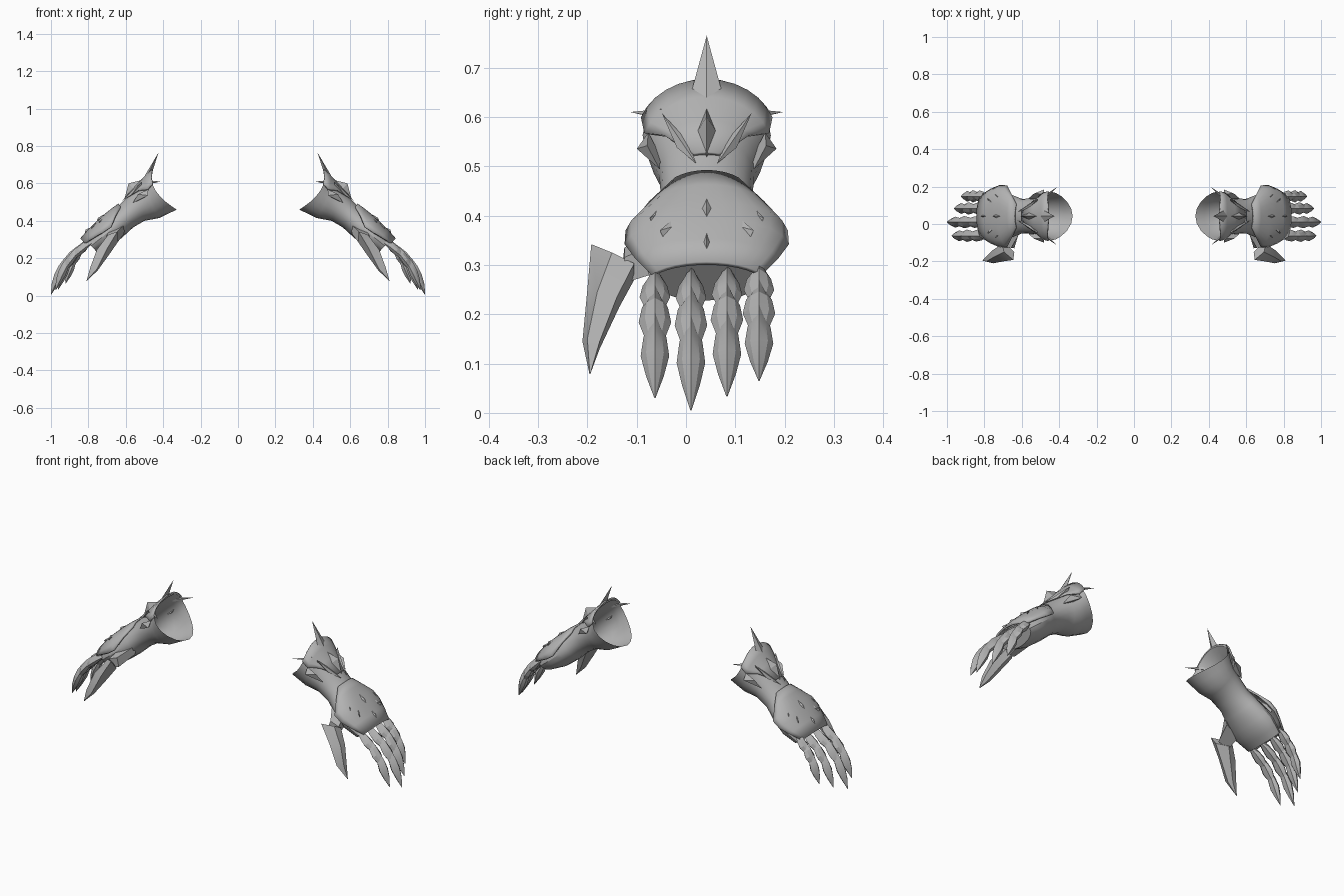
import bpy, bmesh, math
from mathutils import Vector

if "Cube" in bpy.data.objects:
    bpy.data.objects.remove(bpy.data.objects["Cube"])

YC = 0.042
steel = bpy.data.materials.new("grey steel")
steel.diffuse_color = (0.45, 0.45, 0.45, 1)
steel.use_nodes = True
steel.node_tree.nodes["Principled BSDF"].inputs["Base Color"].default_value = steel.diffuse_color

# Arm cross-sections: top x, top z, bottom x, bottom z, half width, side setback
RINGS = [(.455, .665, .328, .46, .13, .05), (.50, .62, .42, .415, .113, .015),
         (.56, .56, .50, .40, .096, 0), (.635, .485, .56, .365, .092, 0),
         (.71, .42, .62, .31, .118, 0), (.77, .365, .68, .262, .13, 0),
         (.82, .305, .75, .228, .112, 0)]


def surf(u, deg, off=0.0):
    """Point on the arm at ring u and angle deg (90 = top), pushed out by off."""
    i = max(0, min(len(RINGS) - 2, math.floor(u)))
    tx, tz, bx, bz, hw, k = [p + (q - p) * (u - i) for p, q in zip(RINGS[i], RINGS[i + 1])]
    c, s = math.cos(math.radians(deg)), math.sin(math.radians(deg))
    e = Vector(((tx - bx) / 2, 0, (tz - bz) / 2))
    mid = Vector(((tx + bx) / 2 + k * c * c, YC, (tz + bz) / 2))
    side = Vector((0, 1, 0))
    return mid + e * s + side * hw * c + (e.normalized() * s + side * c) * off


def finish(name, bm, thickness=0, angle=30):
    bmesh.ops.remove_doubles(bm, verts=bm.verts, dist=1e-5)
    bmesh.ops.recalc_face_normals(bm, faces=bm.faces)
    me = bpy.data.meshes.new(name)
    bm.to_mesh(me)
    bm.free()
    me.materials.append(steel)
    ob = bpy.data.objects.new(name, me)
    bpy.context.collection.objects.link(ob)
    bpy.ops.object.select_all(action='DESELECT')
    ob.select_set(True)
    bpy.context.view_layer.objects.active = ob
    bpy.ops.object.shade_smooth_by_angle(angle=math.radians(angle))
    if thickness:
        mod = ob.modifiers.new("thickness", 'SOLIDIFY')
        mod.thickness = thickness
        mod.offset = 0
    # The other hand is a mirror image
    mod = ob.modifiers.new("pair", 'MIRROR')
    mod.use_mirror_merge = False
    return ob


def loft(bm, rows, closed=True, cap_start=False, cap_end=False):
    vs = [[bm.verts.new(p) for p in r] for r in rows]
    n = len(rows[0])
    for a, b in zip(vs, vs[1:]):
        for j in range(n if closed else n - 1):
            k = (j + 1) % n
            bm.faces.new((a[j], a[k], b[k], b[j]))
    if cap_start:
        bm.faces.new(vs[0])
    if cap_end:
        bm.faces.new(vs[-1])


def spike(bm, a, b, width, tip):
    """Diamond-based spike from surface point a to b."""
    mid = a.lerp(b, 0.5)
    out = (tip - mid).normalized()
    side = (b - a).cross(out).normalized() * width
    base = [bm.verts.new(p) for p in (a, mid + side, b, mid - side)]
    t = bm.verts.new(tip)
    for j in range(4):
        bm.faces.new((base[j], base[(j + 1) % 4], t))
    bm.faces.new(base)


# Hollow sleeve running from the flared cuff to the knuckles
bm = bmesh.new()
us = [0, .5, 1, 1.5, 2, 2.5, 3, 3.5, 4, 4.5, 5, 5.5, 6]
loft(bm, [[surf(u, d) for d in range(0, 360, 18)] for u in us], cap_end=True)
finish("sleeve", bm)


def plate(name, rows, thickness):
    """Curved plate over the top; rows give ring, edge angle, side and top offset."""
    bm = bmesh.new()
    n = 12
    out = []
    for u, a0, so, to in rows:
        row = []
        for j in range(n + 1):
            d = a0 + (180 - 2 * a0) * j / n
            c2 = math.cos(math.radians(d)) ** 2
            row.append(surf(u, d, to + (so - to) * c2))
        out.append(row)
    loft(bm, out, closed=False)
    finish(name, bm, thickness)


plate("cuff_guard", [(-.05, 18, .006, .008), (.8, 20, .016, .01),
                     (1.6, 42, .014, .008), (2.5, 74, .004, .004)], .008)
plate("hand_plate", [(3.0, 50, .004, .004), (3.5, 25, .022, .008), (4.1, 5, .042, .01),
                     (4.7, 8, .038, .01), (5.4, 16, .026, .012), (6.2, 28, .016, .014)], .01)

# Crest spikes along the middle
bm = bmesh.new()
for u0, u1, w, x, z in [(-.1, 1.3, .034, .425, .765), (1.1, 2.6, .02, .585, .60),
                        (3.6, 4.9, .02, .748, .417), (4.9, 6.1, .014, .815, .352)]:
    spike(bm, surf(u0, 90, .006), surf(u1, 90, .004), w, Vector((x, YC, z)))
finish("crest_spikes", bm, angle=10)

# Paired side spikes and raised crescent fins
bm = bmesh.new()
for s in (1, -1):
    def at(u, d, off=0.008):
        return surf(u, 90 - s * (90 - d), off)
    spike(bm, at(.25, 28), at(1.05, 58), .012, Vector((.412, YC + s * .155, .61)))
    for a, b, w, tip in [((2.8, 78), (1.3, 48), .013, (1.2, 50, .032)),
                         ((.7, 20), (2.3, 22), .022, (1.0, 8, .03)),
                         ((3.2, 66), (4.7, 38), .012, (4.5, 44, .036)),
                         ((4.1, 72), (5.3, 52), .012, (5.1, 54, .034))]:
        spike(bm, at(*a), at(*b), w, at(*tip))
finish("side_fins", bm, angle=10)

# Fingers: three overlapping ridged scales, the last one a claw
for i, (y, tx, tz, bz) in enumerate([(-.063, .975, .03, .28), (.01, 1.0, .005, .28),
                                     (.083, .962, .033, .285), (.148, .922, .065, .292)]):
    bm = bmesh.new()
    p0, p2 = Vector((.785, y, bz)), Vector((tx, y, tz))
    p1 = Vector((.785 + (tx - .785) * .72, y, bz - .065))

    def path(t):
        return p0 * (1 - t) ** 2 + p1 * 2 * t * (1 - t) + p2 * t * t

    def ring(t, w, up, down):
        d = (path(t + .02) - path(t - .02)).normalized()
        n = Vector((-d.z, 0, d.x))
        c, side = path(t), Vector((0, w, 0))
        return [c + n * up, c + side * .62 + n * up * .45, c + side - n * down * .3,
                c + side * .5 - n * down, c - side * .5 - n * down,
                c - side - n * down * .3, c - side * .62 + n * up * .45]

    for t0, t1, w in [(.0, .5, .031), (.24, .74, .033), (.48, 1, .029)]:
        claw = t1 == 1
        L = t1 - t0
        loft(bm, [ring(t0, .008, .023, .004), ring(t0 + L * .25, w * .8, .024, .016),
                  ring(t0 + L * .5, w, .022, .022),
                  ring(t0 + L * .75, w * .62, .015, .016),
                  ring(t1, .001 if claw else w * .4, .001 if claw else .006,
                       .001 if claw else .01)], cap_start=True, cap_end=True)
    finish("finger_%d" % (i + 1), bm, angle=20)

# Thumb: short root joining the palm, then a long claw
bm = bmesh.new()
loft(bm, [[Vector(p) for p in r] for r in [
    [(.60, -.03, .385), (.69, -.06, .345), (.69, -.04, .29), (.61, -.03, .33)],
    [(.655, -.125, .335), (.705, -.125, .315), (.695, -.12, .265), (.64, -.13, .29)]]],
    cap_start=True, cap_end=True)
finish("thumb_root", bm, angle=20)
bm = bmesh.new()
loft(bm, [[Vector(p) for p in r] for r in [
    [(.645, -.192, .342), (.695, -.15, .325), (.705, -.105, .303), (.685, -.105, .27), (.64, -.15, .29)],
    [(.70, -.200, .25), (.755, -.18, .245), (.755, -.14, .235), (.72, -.135, .215), (.685, -.165, .225)],
    [(.752, -.210, .145), (.79, -.20, .15), (.79, -.175, .145), (.77, -.175, .13), (.75, -.19, .135)],
    [(.809, -.196, .08), (.81, -.195, .08), (.81, -.194, .08), (.809, -.194, .079), (.808, -.195, .079)]]],
    cap_start=True, cap_end=True)
finish("thumb_claw", bm, angle=25)
